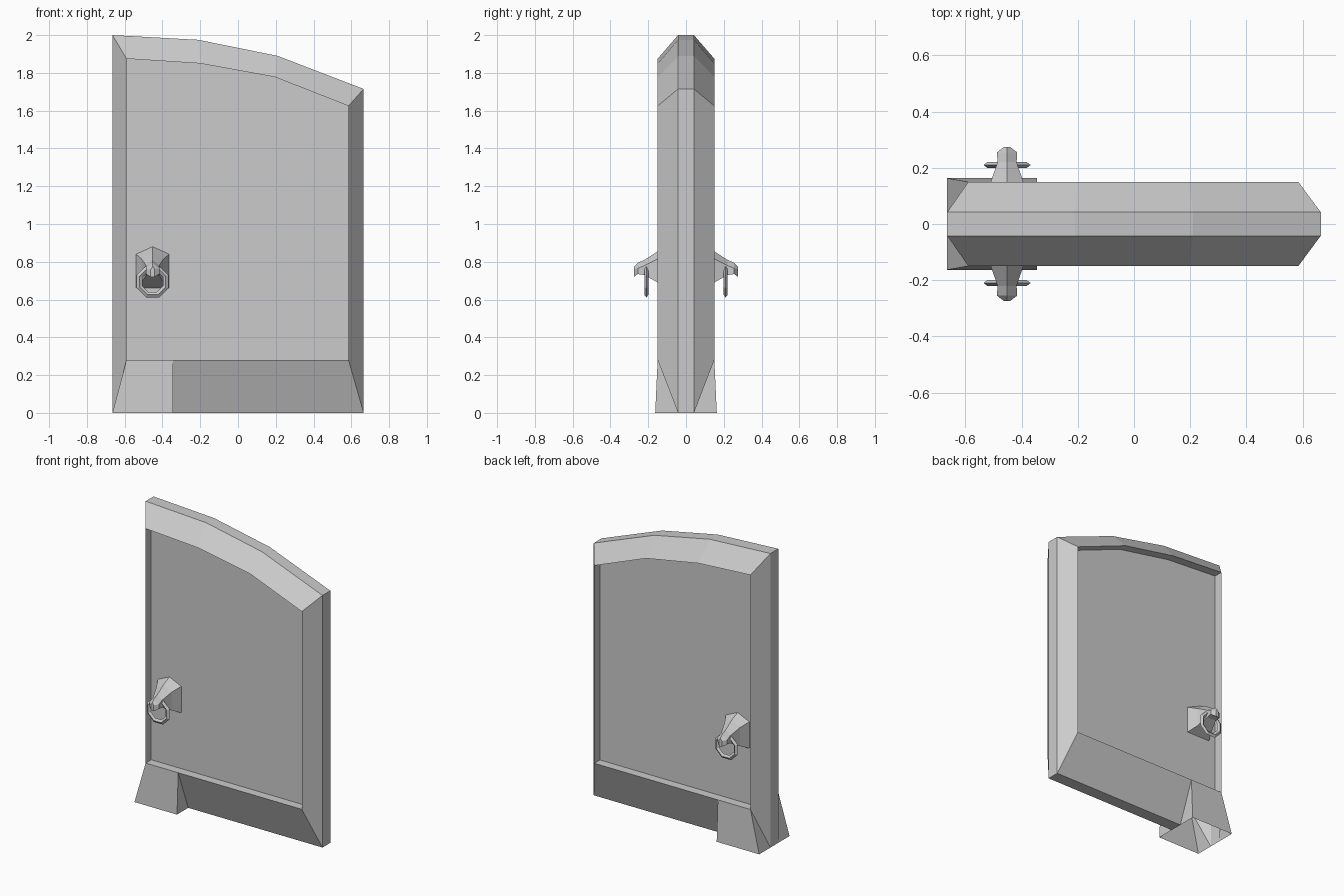
import bpy, bmesh, math

if "Cube" in bpy.data.objects:
    bpy.data.objects.remove(bpy.data.objects["Cube"], do_unlink=True)

grey = bpy.data.materials.new("plain_grey")
grey.use_nodes = True
grey.diffuse_color = (0.6, 0.6, 0.6, 1)
grey.node_tree.nodes["Principled BSDF"].inputs["Base Color"].default_value = (0.6, 0.6, 0.6, 1)


def finish(bm, name):
    bmesh.ops.remove_doubles(bm, verts=bm.verts, dist=0.0005)
    bmesh.ops.recalc_face_normals(bm, faces=bm.faces)
    mesh = bpy.data.meshes.new(name)
    bm.to_mesh(mesh)
    bm.free()
    mesh.materials.append(grey)
    obj = bpy.data.objects.new(name, mesh)
    bpy.context.collection.objects.link(obj)
    return obj


def face(bm, points):
    return bm.faces.new([bm.verts.new(p) for p in points])


def bridge(bm, a, b, closed=True):
    n = len(a)
    for i in range(n if closed else n - 1):
        j = (i + 1) % n
        face(bm, [a[i], a[j], b[j], b[i]])


# Door outlines run from bottom left over the arched top to bottom right
OUTER = [(-0.665, 0), (-0.665, 2), (-0.21, 1.975), (0.21, 1.89), (0.665, 1.715), (0.665, 0)]
INNER = [(-0.59, 0.28), (-0.59, 1.875), (-0.2, 1.85), (0.195, 1.778), (0.585, 1.625), (0.585, 0.28)]
EDGE, RIM, PANEL, FOOT = 0.042, 0.15, 0.09, 0.163
FOOT_X = -0.345


def ring(outline, y):
    return [(x, y, z) for x, z in outline]


bm = bmesh.new()
for s in (-1, 1):
    outer, rim, panel = ring(OUTER, s * EDGE), ring(INNER, s * RIM), ring(INNER, s * PANEL)
    # Bevelled border, recess walls and sunken panel
    bridge(bm, outer, rim, closed=False)
    bridge(bm, rim, panel)
    face(bm, panel)
    # Sloped bottom border beside the foot
    top, low = (FOOT_X, s * RIM, 0.28), (FOOT_X, s * EDGE, 0)
    face(bm, [top, rim[-1], outer[-1], low])
    # Flared hollow foot
    toe_a, toe_b = (-0.665, s * FOOT, 0), (FOOT_X, s * FOOT, 0)
    face(bm, [rim[0], top, toe_b, toe_a])
    face(bm, [top, low, toe_b])
    face(bm, [rim[0], toe_a, outer[0]])
# Narrow outer edge and the underside
bridge(bm, ring(OUTER, -EDGE), ring(OUTER, EDGE), closed=False)
face(bm, [(FOOT_X, -EDGE, 0), (0.665, -EDGE, 0), (0.665, EDGE, 0), (FOOT_X, EDGE, 0)])
finish(bm, "door_slab")

# Handle sections: depth, half width, apex, shoulder and base heights
SECTIONS = [
    (0.09, 0.088, 0.88, 0.84, 0.66),
    (0.15, 0.058, 0.855, 0.815, 0.69),
    (0.22, 0.034, 0.81, 0.78, 0.73),
    (0.255, 0.036, 0.795, 0.765, 0.735),
    (0.275, 0.01, 0.775, 0.76, 0.72),
]
HANDLE_X = -0.452


def section(s, y, w, apex, shoulder, base):
    x = HANDLE_X
    return [(x, s * y, apex), (x + w, s * y, shoulder), (x + w, s * y, base),
            (x - w, s * y, base), (x - w, s * y, shoulder)]


def make_handle(s, side):
    # Tapering bracket with a hooked tip
    bm = bmesh.new()
    loops = [section(s, *sec) for sec in SECTIONS]
    for a, b in zip(loops, loops[1:]):
        bridge(bm, a, b)
    face(bm, loops[0])
    face(bm, loops[-1])
    finish(bm, side + "_handle_bracket")

    # Eight-sided pull ring with a diamond cross-section
    bm = bmesh.new()

    def ring_loop(radius, depth):
        return [(HANDLE_X + radius * math.cos((i + 0.5) * math.pi / 4), s * (0.21 + depth),
                 0.695 + radius * math.sin((i + 0.5) * math.pi / 4)) for i in range(8)]

    loops = [ring_loop(0.091, 0), ring_loop(0.075, 0.011), ring_loop(0.059, 0), ring_loop(0.075, -0.011)]
    for i in range(4):
        bridge(bm, loops[i], loops[(i + 1) % 4])
    finish(bm, side + "_pull_ring")


make_handle(-1, "front")
make_handle(1, "back")
